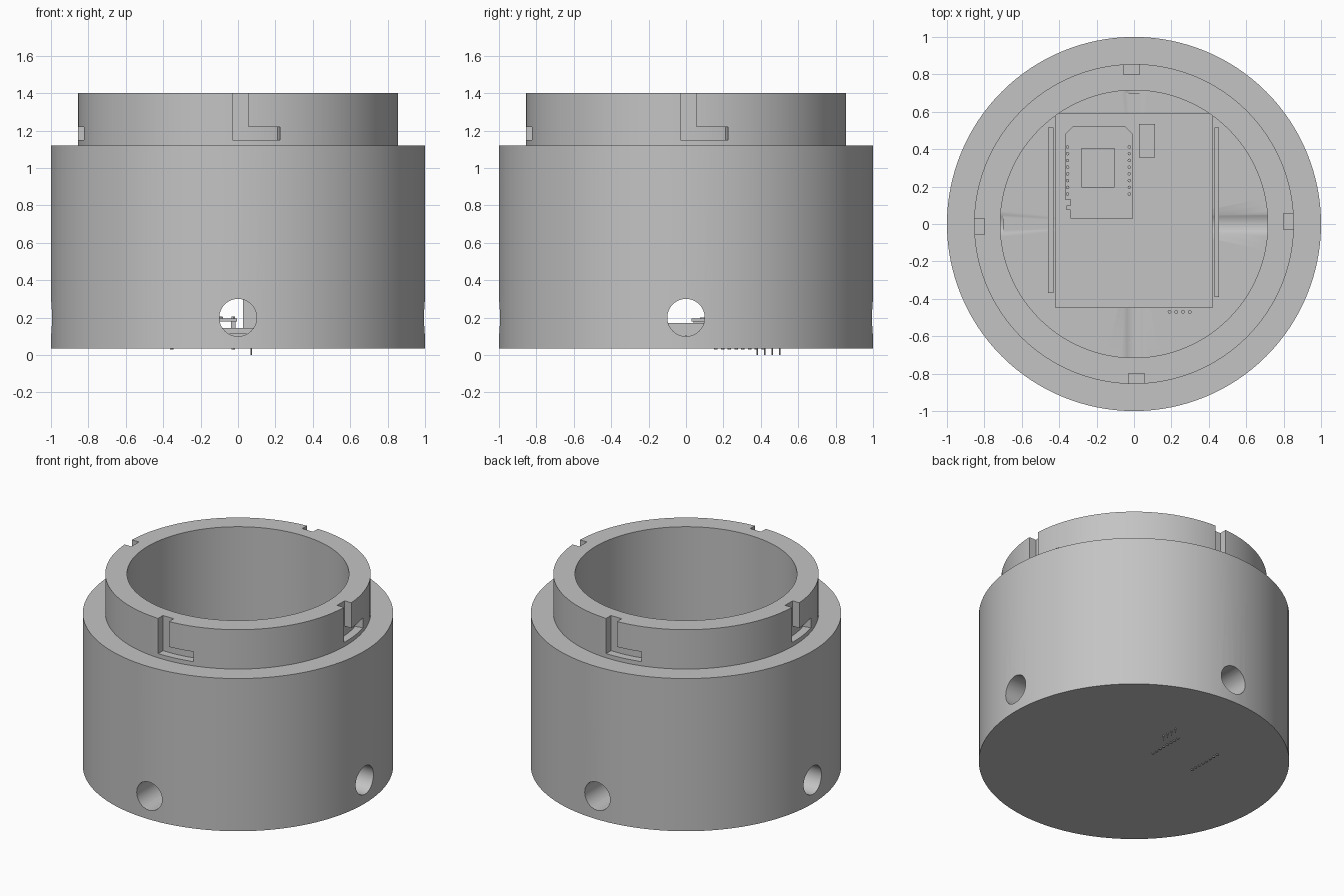
import bpy, bmesh, math
from mathutils import Matrix, Vector

default = bpy.data.objects.get("Cube")
if default:
    bpy.data.objects.remove(default)

grey = bpy.data.materials.new("plain grey")
grey.use_nodes = True
COLOUR = (0.55, 0.55, 0.55, 1)
grey.diffuse_color = COLOUR
grey.node_tree.nodes["Principled BSDF"].inputs["Base Color"].default_value = COLOUR

FLOOR = 0.113      # inside floor height
COLLAR_R = 0.855
BORE_R = 0.715


def add_object(name, bm):
    bmesh.ops.recalc_face_normals(bm, faces=bm.faces[:])
    mesh = bpy.data.meshes.new(name)
    bm.to_mesh(mesh)
    bm.free()
    mesh.materials.append(grey)
    obj = bpy.data.objects.new(name, mesh)
    bpy.context.collection.objects.link(obj)
    return obj


def smooth(obj):
    bpy.ops.object.select_all(action="DESELECT")
    obj.select_set(True)
    bpy.context.view_layer.objects.active = obj
    bpy.ops.object.shade_smooth_by_angle(angle=math.radians(30))


def add_box(bm, x, y, z):
    size = Vector((x[1] - x[0], y[1] - y[0], z[1] - z[0]))
    centre = Vector((x[0] + x[1], y[0] + y[1], z[0] + z[1])) / 2
    bmesh.ops.create_cube(bm, size=1, matrix=Matrix.Translation(centre) @ Matrix.Diagonal(size).to_4x4())


def box(name, x, y, z):
    bm = bmesh.new()
    add_box(bm, x, y, z)
    return add_object(name, bm)


def prism(name, outline, z0, z1):
    bm = bmesh.new()
    face = bm.faces.new([bm.verts.new((x, y, z0)) for x, y in outline])
    ext = bmesh.ops.extrude_face_region(bm, geom=[face])["geom"]
    top = [v for v in ext if isinstance(v, bmesh.types.BMVert)]
    bmesh.ops.translate(bm, vec=(0, 0, z1 - z0), verts=top)
    return add_object(name, bm)


def pins(name, spots, radius, z0, z1):
    bm = bmesh.new()
    for x, y in spots:
        bmesh.ops.create_cone(bm, cap_ends=True, segments=12, radius1=radius, radius2=radius,
                              depth=z1 - z0, matrix=Matrix.Translation((x, y, (z0 + z1) / 2)))
    smooth(add_object(name, bm))


# Turned housing: base, shoulder, collar and bore
profile = [(0, 0.035), (1, 0.035), (1, 1.12), (COLLAR_R, 1.12), (COLLAR_R, 1.4),
           (BORE_R, 1.4), (BORE_R, FLOOR), (0, FLOOR)]
bm = bmesh.new()
verts = [bm.verts.new((r, 0, z)) for r, z in profile]
edges = [bm.edges.new(pair) for pair in zip(verts, verts[1:])]
bmesh.ops.spin(bm, geom=verts + edges, cent=(0, 0, 0), axis=(0, 0, 1), angle=math.tau, steps=128)
bmesh.ops.remove_doubles(bm, verts=bm.verts[:], dist=0.0001)
housing = add_object("housing", bm)

# Cutters: four wire holes and four L-shaped bayonet slots
cutters = []
for i in range(4):
    turn = Matrix.Rotation(i * math.pi / 2, 4, "Z")

    # Hole on the -y side, turned round; front and left run on as floor grooves
    inner = 0.3 if i < 2 else 0.7
    bm = bmesh.new()
    bmesh.ops.create_cone(bm, cap_ends=True, segments=48, radius1=0.1, radius2=0.1, depth=1.1 - inner,
                          matrix=turn @ Matrix.Translation((0, -(1.1 + inner) / 2, 0.2))
                          @ Matrix.Rotation(math.pi / 2, 4, "X"))
    cutters.append(add_object("wire_hole_cutter", bm))

    # Upright entry of the slot
    bm = bmesh.new()
    add_box(bm, (-0.03, 0.055), (-0.9, -0.8), (1.15, 1.5))
    bm.transform(turn)
    cutters.append(add_object("slot_entry_cutter", bm))

    # Curved locking run of the slot
    start, end = -math.pi / 2 + 0.01, -math.pi / 2 + 0.267
    angles = [start + (end - start) * k / 12 for k in range(13)]
    outline = [(0.9 * math.cos(a), 0.9 * math.sin(a)) for a in angles]
    outline += [(0.8 * math.cos(a), 0.8 * math.sin(a)) for a in reversed(angles)]
    run = prism("slot_run_cutter", outline, 1.15, 1.22)
    run.data.transform(turn)
    cutters.append(run)

for cutter in cutters:
    cutter.hide_render = True
    mod = housing.modifiers.new("cut", "BOOLEAN")
    mod.operation = "DIFFERENCE"
    mod.solver = "EXACT"
    mod.object = cutter
depsgraph = bpy.context.evaluated_depsgraph_get()
cut_mesh = bpy.data.meshes.new_from_object(housing.evaluated_get(depsgraph))
housing.modifiers.clear()
housing.data = cut_mesh
for cutter in cutters:
    bpy.data.objects.remove(cutter)
smooth(housing)

# Main board and its two side rails
box("main_board", (-0.42, 0.42), (-0.45, 0.59), (FLOOR, 0.145))
box("right_rail", (-0.46, -0.43), (-0.37, 0.515), (FLOOR - 0.01, 0.17))
box("left_rail", (0.43, 0.455), (-0.39, 0.515), (FLOOR - 0.01, 0.17))

# Controller board with clipped corners, raised on spacers
prism("controller_board", [(-0.34, 0.03), (-0.005, 0.03), (-0.005, 0.48), (-0.045, 0.52),
                           (-0.33, 0.52), (-0.37, 0.48), (-0.37, 0.13), (-0.34, 0.13)], 0.18, 0.195)
for side, x in (("right", -0.355), ("left", -0.025)):
    box(side + "_pin_spacer", (x - 0.012, x + 0.012), (0.14, 0.43), (0.145, 0.18))
box("radio_board", (-0.305, -0.08), (0.18, 0.51), (0.195, 0.203))
box("radio_shield", (-0.28, -0.105), (0.195, 0.405), (0.203, 0.22))
box("plug_socket", (-0.25, -0.14), (0.04, 0.1), (0.155, 0.18))
box("reset_button", (-0.36, -0.335), (0.075, 0.1), (0.18, 0.2))
rows = [(x, 0.16 + 0.036 * k) for x in (-0.355, -0.025) for k in range(8)]
pins("controller_pins", rows, 0.009, 0.03, 0.205)
bm = bmesh.new()
for k in range(8):
    for x in (-0.293, -0.092):
        add_box(bm, (x - 0.008, x + 0.008), (0.2 + 0.027 * k, 0.212 + 0.027 * k), (0.2, 0.206))
add_object("radio_contacts", bm)

# Upright sensor with pins reaching below the base
box("sensor", (0.028, 0.112), (0.355, 0.535), (0.145, 0.32))
pins("sensor_pins", [(0.07, 0.38 + 0.04 * k) for k in range(4)], 0.004, 0, 0.15)
bm = bmesh.new()
for y in (0.385, 0.445, 0.505):
    add_box(bm, (0.095, 0.11), (y - 0.01, y + 0.01), (0.31, 0.325))
add_object("sensor_contacts", bm)

# Four-pin connector beside the main board
pins("connector_pins", [(0.19 + 0.036 * k, -0.47) for k in range(4)], 0.01, 0.1, 0.14)
